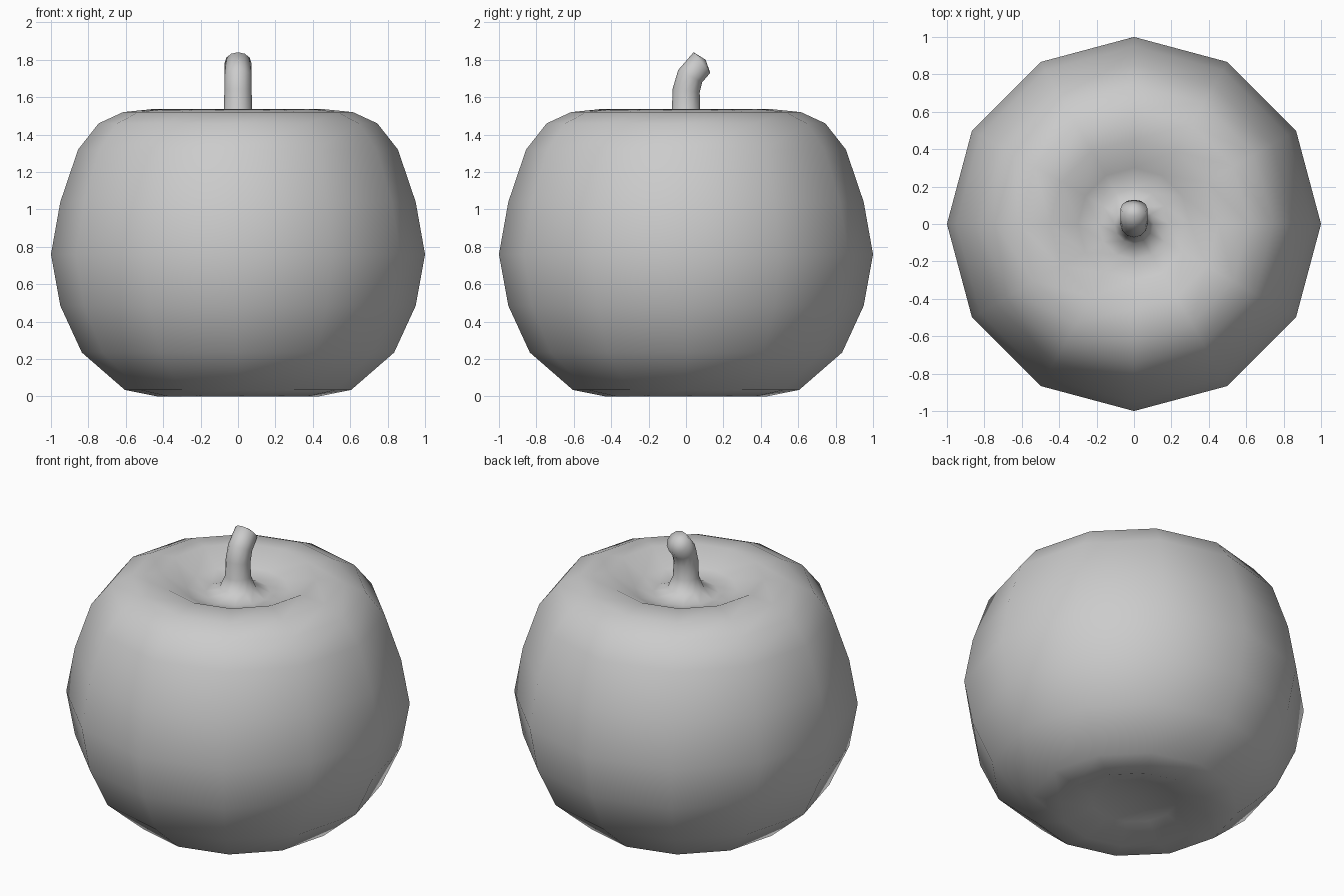
import bpy, bmesh
from math import sin, cos, tau, radians

if "Cube" in bpy.data.objects:
    bpy.data.objects.remove(bpy.data.objects["Cube"])

SIDES = 12


def loft(name, rings):
    """Skin rings given as (radius, z, y offset, tilt towards +y in degrees)."""
    bm = bmesh.new()
    loops = []
    for r, z, y, tilt in rings:
        t = radians(tilt)
        if r == 0:
            loops.append([bm.verts.new((0, y, z))] * SIDES)
            continue
        loop = []
        for i in range(SIDES):
            a = tau * i / SIDES
            px, py = r * cos(a), r * sin(a)
            loop.append(bm.verts.new((px, y + py * cos(t), z - py * sin(t))))
        loops.append(loop)
    for low, high in zip(loops, loops[1:]):
        for i in range(SIDES):
            j = (i + 1) % SIDES
            corners = list(dict.fromkeys((low[i], low[j], high[j], high[i])))
            bm.faces.new(corners).smooth = True
    bmesh.ops.recalc_face_normals(bm, faces=bm.faces)
    mesh = bpy.data.meshes.new(name)
    bm.to_mesh(mesh)
    bm.free()
    obj = bpy.data.objects.new(name, mesh)
    bpy.context.collection.objects.link(obj)
    return obj


# Fruit: lathe profile (radius, z) from the bottom hollow to the top dimple
fruit = [(0, .09), (.25, .06), (.43, 0), (.605, .035), (.835, .235),
         (.95, .485), (1, .76), (.95, 1.04), (.855, 1.32), (.745, 1.46),
         (.615, 1.52), (.45, 1.537), (.3, 1.455), (.19, 1.435)]

# Stem: flares out of the dimple, then bends backwards to a shallow domed tip
stem = [(.105, 1.468, 0, 0), (.075, 1.54, 0, 0), (.073, 1.635, .001, 8),
        (.072, 1.712, .022, 27), (.071, 1.785, .085, 51), (0, 1.8, .105, 51)]

loft("apple", [(r, z, 0, 0) for r, z in fruit] + stem)
